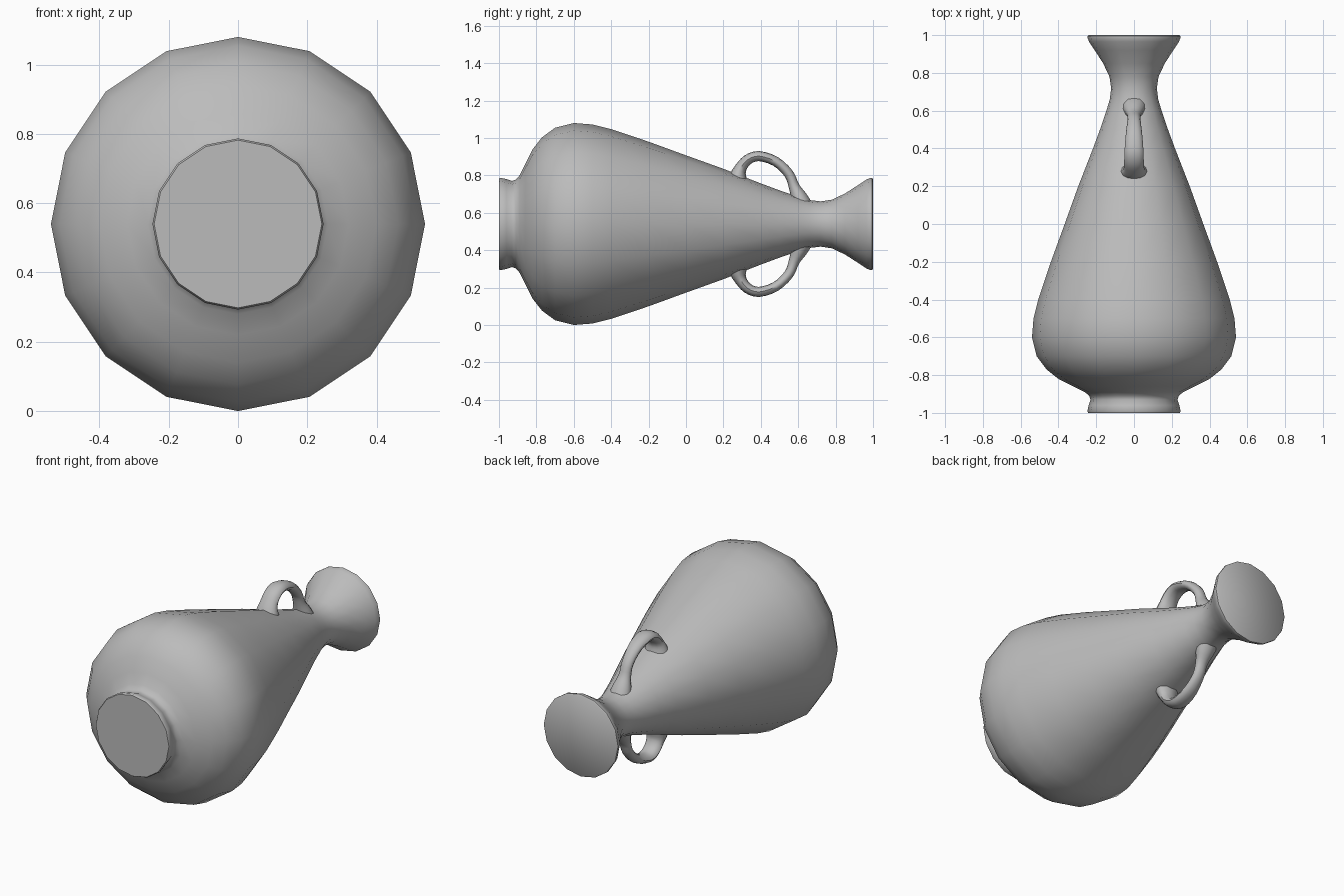
import bpy, bmesh, math
from mathutils import Vector

if "Cube" in bpy.data.objects:
    bpy.data.objects.remove(bpy.data.objects["Cube"])

AXIS_Z = 0.54   # height of the lying vase's axis

clay = bpy.data.materials.new("grey_clay")
clay.diffuse_color = (0.5, 0.5, 0.5, 1)
clay.use_nodes = True
clay.node_tree.nodes["Principled BSDF"].inputs["Base Color"].default_value = clay.diffuse_color


def loft(name, rings):
    """Skin a list of rings into a closed, smooth-shaded tube with flat ends."""
    bm = bmesh.new()
    loops = [[bm.verts.new(p) for p in ring] for ring in rings]
    n = len(loops[0])
    for a, b in zip(loops, loops[1:]):
        for i in range(n):
            j = (i + 1) % n
            bm.faces.new((a[i], a[j], b[j], b[i]))
    bm.faces.new(loops[0])
    bm.faces.new(loops[-1])
    bmesh.ops.recalc_face_normals(bm, faces=bm.faces)
    mesh = bpy.data.meshes.new(name)
    bm.to_mesh(mesh)
    bm.free()
    mesh.materials.append(clay)
    obj = bpy.data.objects.new(name, mesh)
    bpy.context.collection.objects.link(obj)
    bpy.ops.object.select_all(action='DESELECT')
    obj.select_set(True)
    bpy.context.view_layer.objects.active = obj
    bpy.ops.object.shade_smooth_by_angle(angle=math.radians(48))
    return obj


def catmull(points, steps):
    """Smooth interpolation through tuples of any size."""
    pts = [Vector(p) for p in points]
    pts = [2 * pts[0] - pts[1]] + pts + [2 * pts[-1] - pts[-2]]
    out = []
    for p0, p1, p2, p3 in zip(pts, pts[1:], pts[2:], pts[3:]):
        for s in range(steps):
            t = s / steps
            out.append(0.5 * (2 * p1 + (p2 - p0) * t
                              + (2 * p0 - 5 * p1 + 4 * p2 - p3) * t * t
                              + (3 * p1 - p0 - 3 * p2 + p3) * t ** 3))
    return out + [pts[-2]]


# Vase body: 16-sided, turned about y, as (y, radius) from foot to mouth
profile = [(-1.0, 0.242), (-0.992, 0.247), (-0.96, 0.24), (-0.93, 0.23),
           (-0.91, 0.237), (-0.89, 0.26), (-0.86, 0.32), (-0.82, 0.40),
           (-0.77, 0.463), (-0.70, 0.515), (-0.60, 0.54), (-0.50, 0.532),
           (-0.40, 0.507), (-0.20, 0.44), (0.0, 0.367), (0.2, 0.295),
           (0.4, 0.217), (0.5, 0.18), (0.6, 0.146), (0.66, 0.128),
           (0.72, 0.121), (0.78, 0.13), (0.85, 0.163), (0.92, 0.208),
           (0.965, 0.238), (0.985, 0.246), (0.995, 0.246), (1.0, 0.24)]
SIDES = 16
loft("vase_body", [[(r * math.sin(k * math.tau / SIDES), y,
                     AXIS_Z + r * math.cos(k * math.tau / SIDES))
                    for k in range(SIDES)] for y, r in profile])

# Handles: (y, distance from axis, half width, half thickness), flared at the roots
path = [(0.275, 0.20, 0.085, 0.06), (0.278, 0.255, 0.068, 0.046),
        (0.293, 0.30, 0.055, 0.032), (0.33, 0.344, 0.052, 0.028),
        (0.39, 0.363, 0.05, 0.027), (0.48, 0.334, 0.043, 0.026),
        (0.55, 0.268, 0.035, 0.026), (0.578, 0.20, 0.036, 0.029),
        (0.605, 0.14, 0.055, 0.045), (0.63, 0.08, 0.07, 0.055)]
samples = catmull(path, 3)


def handle(name, side):
    rings = []
    for i, s in enumerate(samples):
        a, b = samples[max(i - 1, 0)], samples[min(i + 1, len(samples) - 1)]
        ty, tz = b[0] - a[0], b[1] - a[1]
        length = math.hypot(ty, tz)
        ny, nz = -tz / length, ty / length
        ring = []
        for k in range(12):
            ang = k * math.tau / 12
            off = s[3] * math.sin(ang)
            ring.append((s[2] * math.cos(ang), s[0] + ny * off,
                         AXIS_Z + side * (s[1] + nz * off)))
        rings.append(ring)
    loft(name, rings)


handle("upper_handle", 1)
handle("lower_handle", -1)
